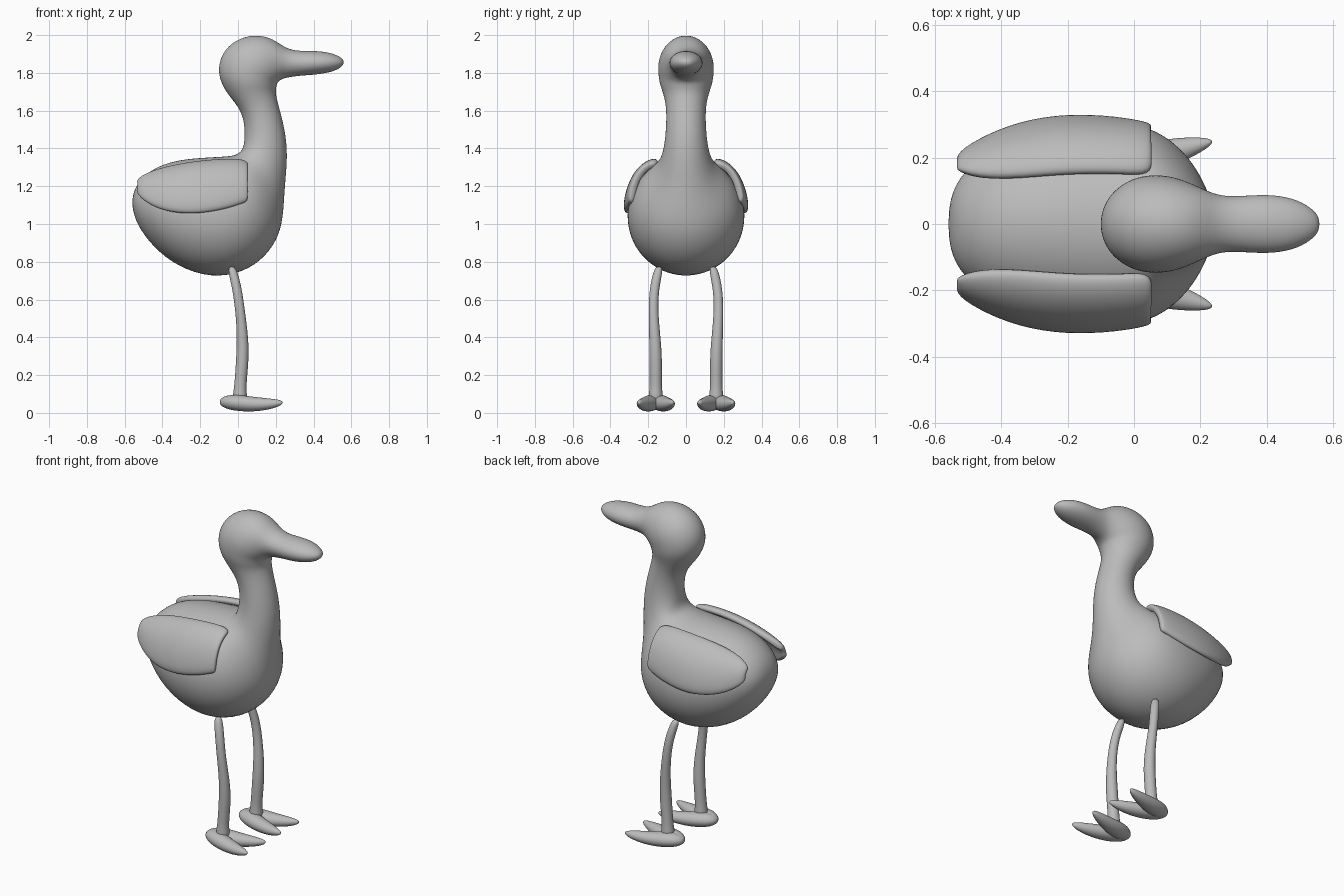
import bpy, bmesh, math
from mathutils import Vector

grey = bpy.data.materials.new("plain grey")
grey.diffuse_color = (0.5, 0.5, 0.5, 1)


def finish(name, bm, levels=2, thickness=0):
    bmesh.ops.recalc_face_normals(bm, faces=bm.faces)
    mesh = bpy.data.meshes.new(name)
    bm.to_mesh(mesh)
    bm.free()
    mesh.materials.append(grey)
    mesh.polygons.foreach_set("use_smooth", [True] * len(mesh.polygons))
    ob = bpy.data.objects.new(name, mesh)
    bpy.context.collection.objects.link(ob)
    if thickness:
        m = ob.modifiers.new("Thickness", 'SOLIDIFY')
        m.thickness = thickness
        m.offset = 0
    m = ob.modifiers.new("Smooth", 'SUBSURF')
    m.levels = m.render_levels = levels
    return ob


def loft(name, rings, sides=16):
    """Each ring: (x1, z1, x2, z2, half width, centre y) - an ellipse across two profile points."""
    bm = bmesh.new()
    loops = []
    for x1, z1, x2, z2, w, y in rings:
        a, b = Vector((x1, y, z1)), Vector((x2, y, z2))
        mid, half = (a + b) / 2, (a - b) / 2
        loops.append([bm.verts.new(mid + half * math.cos(t) + Vector((0, w * math.sin(t), 0)))
                      for t in (2 * math.pi * i / sides for i in range(sides))])
    for p, q in zip(loops, loops[1:]):
        for i in range(sides):
            j = (i + 1) % sides
            bm.faces.new((p[i], p[j], q[j], q[i]))
    bm.faces.new(loops[0])
    bm.faces.new(loops[-1])
    return finish(name, bm)


# body, neck, head and bill as one continuous form
body = [
    (-.558, 1.15, -.562, 1.10, .05), (-.53, 1.23, -.54, 1.00, .14),
    (-.43, 1.31, -.45, .875, .225), (-.30, 1.345, -.32, .77, .285),
    (-.17, 1.355, -.14, .71, .315), (-.07, 1.36, .03, .74, .312),
    (-.02, 1.365, .15, .825, .285), (.01, 1.38, .222, .94, .235),
    (.027, 1.405, .242, 1.06, .18), (.033, 1.44, .248, 1.20, .135),
    (.035, 1.49, .265, 1.36, .113), (.028, 1.56, .25, 1.50, .105),
    (.002, 1.62, .217, 1.62, .105), (-.055, 1.685, .20, 1.69, .12),
    (-.095, 1.755, .203, 1.72, .139), (-.106, 1.82, .207, 1.737, .146),
    (-.092, 1.89, .212, 1.748, .149), (-.04, 1.96, .22, 1.757, .147),
    (.06, 2.005, .232, 1.765, .13), (.17, 1.993, .25, 1.772, .104),
    (.24, 1.938, .28, 1.778, .085), (.305, 1.915, .33, 1.785, .084),
    (.40, 1.918, .40, 1.789, .091), (.48, 1.91, .48, 1.80, .08),
    (.535, 1.89, .535, 1.82, .05), (.56, 1.868, .56, 1.845, .02),
]
loft("body_neck_head", [r + (0,) for r in body], 24)

# wings: curved shells, sections are (x, top z, bottom z, inner y, outer y)
wing = [
    (-.535, 1.22, 1.16, .16, .19), (-.47, 1.265, 1.095, .135, .24),
    (-.35, 1.30, 1.055, .135, .295), (-.20, 1.325, 1.05, .15, .32),
    (-.05, 1.335, 1.08, .15, .31), (.03, 1.33, 1.11, .145, .295),
    (.05, 1.31, 1.115, .16, .285),
]
# legs: (x, z, y, radius); toes: (x, top z, bottom z, half width)
leg = [(-.033, .775, .143, .014), (-.028, .75, .148, .026), (-.005, .66, .168, .026),
       (.01, .55, .174, .026), (.024, .42, .166, .03), (.025, .30, .16, .035),
       (.015, .18, .16, .033), (.01, .11, .16, .035), (.01, .06, .16, .045)]
toe = [(-.098, .07, .045, .016), (-.07, .093, .022, .045), (-.01, .10, .008, .056),
       (.07, .088, .004, .05), (.15, .079, .013, .038), (.21, .072, .03, .021),
       (.237, .063, .047, .006)]

for side, s in (("left", 1), ("right", -1)):
    bm = bmesh.new()
    rows = []
    for x, zt, zb, yi, yo in wing:
        angles = [math.pi / 2 * k / 5 for k in range(6)]
        rows.append([bm.verts.new((x, s * (yi + (yo - yi) * math.sin(t)),
                                   zb + (zt - zb) * math.cos(t))) for t in angles])
    for p, q in zip(rows, rows[1:]):
        for i in range(5):
            bm.faces.new((p[i], p[i + 1], q[i + 1], q[i]))
    finish(side + "_wing", bm, 2, .04)

    loft(side + "_leg", [(x - r, z, x + r, z, r, s * y) for x, z, y, r in leg], 12)

    # two toes spreading from a shared heel
    for label, d in (("outer", 1), ("inner", -1)):
        loft(f"{side}_{label}_toe",
             [(x, zt, x, zb, w, s * (.16 + d * .088 * (x + .098) / .335))
              for x, zt, zb, w in toe], 12)
